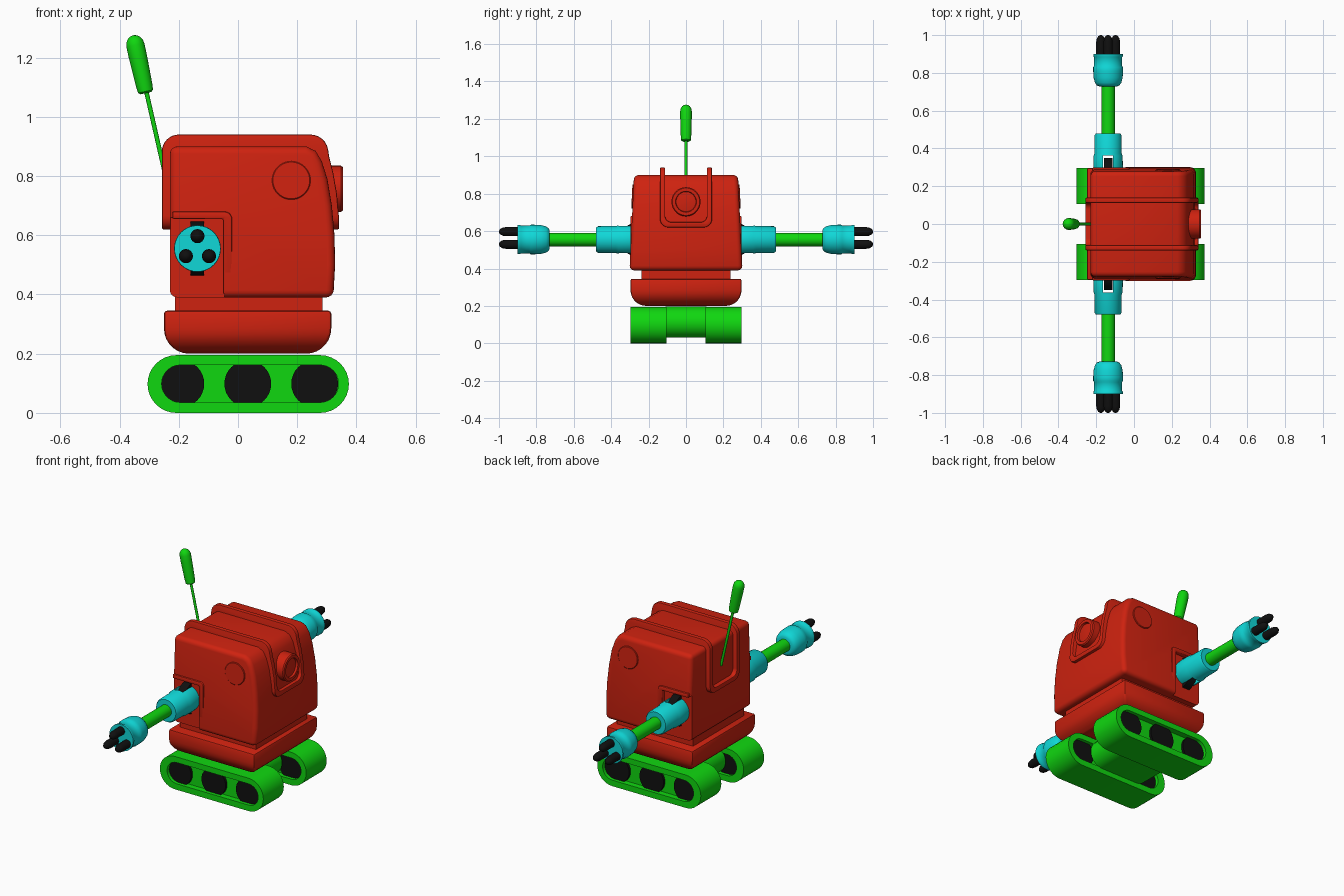
import bpy, bmesh, math
from mathutils import Vector

if "Cube" in bpy.data.objects:
    bpy.data.objects.remove(bpy.data.objects["Cube"])


def material(name, rgb):
    m = bpy.data.materials.new(name)
    m.diffuse_color = (*rgb, 1)
    m.use_nodes = True
    m.node_tree.nodes["Principled BSDF"].inputs["Base Color"].default_value = m.diffuse_color
    return m


RED = material("red", (0.62, 0.016, 0.005))
GREEN = material("green", (0.005, 0.68, 0.005))
CYAN = material("cyan", (0.005, 0.68, 0.68))
BLACK = material("black", (0.005, 0.005, 0.005))


def finish(name, bm, mat):
    bmesh.ops.recalc_face_normals(bm, faces=bm.faces)
    me = bpy.data.meshes.new(name)
    bm.to_mesh(me)
    bm.free()
    me.materials.append(mat)
    ob = bpy.data.objects.new(name, me)
    bpy.context.collection.objects.link(ob)
    return ob


def activate(ob):
    bpy.ops.object.select_all(action='DESELECT')
    ob.select_set(True)
    bpy.context.view_layer.objects.active = ob


def smooth(ob):
    activate(ob)
    bpy.ops.object.shade_smooth_by_angle(angle=math.radians(35))
    return ob


def bevel(ob, width, segments=3):
    activate(ob)
    b = ob.modifiers.new("bevel", 'BEVEL')
    b.width, b.segments, b.angle_limit = width, segments, math.radians(40)
    bpy.ops.object.modifier_apply(modifier=b.name)
    return ob


def boolean(ob, other, operation='DIFFERENCE'):
    activate(ob)
    b = ob.modifiers.new("bool", 'BOOLEAN')
    b.operation, b.object, b.solver = operation, other, 'EXACT'
    bpy.ops.object.modifier_apply(modifier=b.name)
    bpy.data.objects.remove(other)
    return ob


def prism(name, pts, axis, a, b, mat):
    """Outline in (x, z) or (y, z), extruded from a to b along the axis."""
    bm = bmesh.new()
    place = (lambda p, t: (p[0], t, p[1])) if axis == 'y' else (lambda p, t: (t, p[0], p[1]))
    lo = [bm.verts.new(place(p, a)) for p in pts]
    hi = [bm.verts.new(place(p, b)) for p in pts]
    bm.faces.new(lo)
    bm.faces.new(hi)
    for i in range(len(pts)):
        j = (i + 1) % len(pts)
        bm.faces.new((lo[i], lo[j], hi[j], hi[i]))
    return finish(name, bm, mat)


def box(name, x0, x1, y0, y1, z0, z1, mat):
    return prism(name, [(x0, z0), (x1, z0), (x1, z1), (x0, z1)], 'y', y0, y1, mat)


def lathe(name, profile, origin, direction, mat, n=32):
    """Revolves (radius, distance) points around a direction."""
    bm = bmesh.new()
    q = Vector(direction).to_track_quat('Z', 'Y')
    rings = []
    for r, t in profile:
        rings.append([bm.verts.new(Vector(origin) + q @ Vector(
            (r * math.cos(2 * math.pi * i / n), r * math.sin(2 * math.pi * i / n), t))) for i in range(n)])
    for u, v in zip(rings, rings[1:]):
        for i in range(n):
            j = (i + 1) % n
            bm.faces.new((u[i], u[j], v[j], v[i]))
    bm.faces.new(rings[0])
    bm.faces.new(rings[-1])
    return smooth(finish(name, bm, mat))


def arc(cx, cz, r, a0, a1, n=8):
    return [(cx + r * math.cos(math.radians(a0 + (a1 - a0) * i / n)),
             cz + r * math.sin(math.radians(a0 + (a1 - a0) * i / n))) for i in range(n + 1)]


def stadium(x0, x1, z, r):
    return arc(x1, z, r, -90, 90, 16) + arc(x0, z, r, 90, 270, 16)


# Tracks: hollow belt, recessed side plate and wheels
for s, side in ((-1, "front"), (1, "back")):
    y0, y1 = sorted((s * 0.105, s * 0.297))
    belt = prism(side + "_track_belt", stadium(-0.208, 0.277, 0.0975, 0.0975), 'y', y0, y1, GREEN)
    boolean(belt, prism("hole", stadium(-0.195, 0.277, 0.0985, 0.063), 'y', y0 - 0.1, y1 + 0.1, GREEN))
    smooth(belt)
    prism(side + "_track_plate", stadium(-0.195, 0.277, 0.0985, 0.07), 'y', y0 + 0.035, y1 - 0.035, GREEN)
    for i, x in enumerate((-0.193, 0.033, 0.259)):
        lathe(f"{side}_wheel_{i}", [(0.079, 0), (0.079, y1 - y0 - 0.04)],
              (x, y0 + 0.02, 0.0985), (0, 1, 0), BLACK)
smooth(prism("axle_block", stadium(-0.10, 0.13, 0.113, 0.083), 'y', -0.11, 0.11, GREEN))

# Lower tub with rounded underside, and the neck above it
tub = box("tub", -0.25, 0.315, -0.297, 0.297, 0.2, 0.345, RED)
bm = bmesh.new()
bm.from_mesh(tub.data)
low = [e for e in bm.edges if all(v.co.z < 0.21 for v in e.verts)]
bmesh.ops.bevel(bm, geom=low, offset=0.085, segments=7, profile=0.5, affect='EDGES')
bm.to_mesh(tub.data)
bm.free()
smooth(bevel(tub, 0.01, 2))
box("neck", -0.213, 0.285, -0.238, 0.238, 0.33, 0.42, RED)

# Torso: curved front, sides leaning inward towards the top
outline = [(-0.23, 0.39), (0.322, 0.39), (0.328, 0.50), (0.326, 0.6), (0.317, 0.7),
           (0.302, 0.79), (0.283, 0.85), (0.262, 0.885), (0.23, 0.9), (-0.23, 0.9)]
torso = prism("torso", outline, 'y', -1, 1, RED)
for v in torso.data.vertices:
    v.co.y *= 0.302 - 0.024 * (v.co.z - 0.39) / 0.51
bevel(torso, 0.025, 4)
for s in (-1, 1):
    y0, y1 = sorted((s * 0.272, s * 0.4))
    boolean(torso, box("recess", -0.4, -0.045, y0, y1, 0.3, 0.66, RED))
smooth(torso)

# Raised rims around the shoulder recesses, and round side covers
rim = [(-0.05, 0.40), (-0.02, 0.40)] + arc(-0.045, 0.655, 0.025, 0, 90, 5) + \
      [(-0.222, 0.68), (-0.222, 0.655), (-0.05, 0.655)]
for s, side in ((-1, "front"), (1, "back")):
    y0, y1 = sorted((s * 0.26, s * 0.298))
    smooth(bevel(prism(side + "_recess_rim", rim, 'y', y0, y1, RED), 0.006, 2))
    lathe(side + "_side_cover", [(0.065, -0.02), (0.065, 0.003), (0.062, 0.006)],
          (0.18, s * 0.2835, 0.785), (0, s, 0.047), RED, 40)

# Rails over the top, joined in a U on the front and the back
u_shape = [(-0.139, 1.0)] + arc(-0.094, 0.665, 0.045, 180, 270) + arc(0.094, 0.665, 0.045, 270, 360) + \
          [(0.139, 1.0), (0.112, 1.0)] + arc(0.077, 0.683, 0.035, 0, -90) + \
          arc(-0.077, 0.683, 0.035, 270, 180) + [(-0.112, 1.0)]
rail_side = [(-0.257, 0.6), (0.342, 0.6), (0.341, 0.66), (0.334, 0.74), (0.322, 0.81), (0.308, 0.865)] + \
            arc(0.245, 0.88, 0.06, 10, 90, 6) + arc(-0.2, 0.883, 0.057, 90, 180, 8)
rails = prism("rails", u_shape, 'x', -0.5, 0.5, RED)
boolean(rails, prism("rail_limit", rail_side, 'y', -0.3, 0.3, RED), 'INTERSECT')
smooth(bevel(rails, 0.005, 2))

# Single round eye with a recessed centre
lathe("eye", [(0.078, 0), (0.078, 0.148), (0.073, 0.154), (0.056, 0.154), (0.053, 0.142), (0.02, 0.146)],
      (0.2, 0, 0.757), (1, 0, 0), RED, 40)

# Antenna leaning backwards
lean = (-0.22, 0, 1)
tip = Vector((-0.311, 0, 1.08))
lathe("antenna_rod", [(0.0075, 0), (0.0075, 0.36)], (-0.231, 0, 0.74), (-0.228, 0, 1), GREEN, 12)
lathe("antenna_bulb", [(0.018, 0), (0.026, 0.006), (0.028, 0.03), (0.031, 0.13)] +
      [(0.031 * math.cos(a), 0.166 + 0.034 * math.sin(a)) for a in (0, 0.4, 0.8, 1.2, 1.5)],
      tip, lean, GREEN, 24)

# Arms: hub, forked shoulder, rod, hand and three fingers
ax, az = -0.137, 0.555
for s, side in ((-1, "front"), (1, "back")):
    d = (0, s, 0)
    base = (ax, 0, az)
    lathe(side + "_shoulder_hub", [(0.092, 0), (0.092, 0.046)], (ax - 0.023, s * 0.258, az), (1, 0, 0), BLACK)
    fork = lathe(side + "_shoulder", [(0.074, 0.262), (0.078, 0.30), (0.077, 0.36), (0.072, 0.375),
                                      (0.071, 0.47), (0.065, 0.48)], base, d, CYAN)
    y0, y1 = sorted((s * 0.2, s * 0.362))
    smooth(boolean(fork, box("slot", ax - 0.027, ax + 0.027, y0, y1, 0.4, 0.7, CYAN)))
    lathe(side + "_arm_rod", [(0.036, 0.44), (0.036, 0.76)], base, d, GREEN, 24)
    lathe(side + "_hand", [(0.048, 0.729), (0.06, 0.734), (0.07, 0.748), (0.077, 0.775), (0.079, 0.81),
                           (0.079, 0.83), (0.074, 0.838), (0.074, 0.882), (0.078, 0.888), (0.078, 0.9)],
          base, d, CYAN)
    for i in range(3):
        a = math.radians(90 + 120 * i)
        lathe(f"{side}_finger_{i}", [(0.024, 0.88), (0.024, 0.965), (0.021, 0.982), (0.013, 0.995), (0.004, 1.0)],
              (ax + 0.045 * math.cos(a), 0, az - 0.003 + 0.045 * math.sin(a)), d, BLACK, 16)
